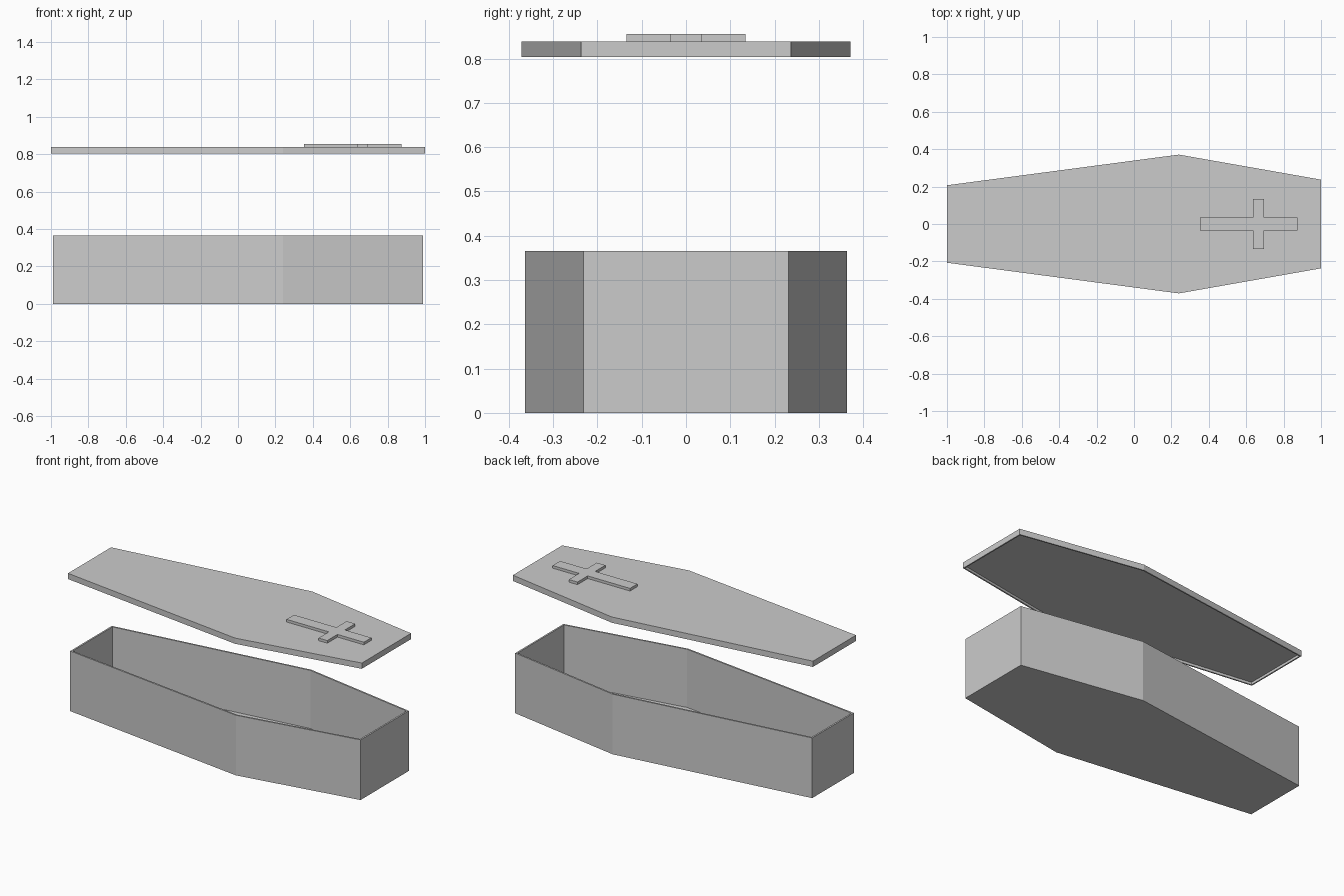
import bpy
import bmesh
from mathutils import Vector

cube = bpy.data.objects.get("Cube")
if cube:
    bpy.data.objects.remove(cube, do_unlink=True)

# Single plain material
grey = bpy.data.materials.new("plain_grey")
grey.use_nodes = True
colour = (0.6, 0.6, 0.6, 1)
grey.diffuse_color = colour
grey.node_tree.nodes["Principled BSDF"].inputs["Base Color"].default_value = colour


def mirrored(half):
    """Close a half outline by reflecting it across the x axis."""
    return [(x, -y) for x, y in half] + [(x, y) for x, y in reversed(half)]


def prism(name, outline, z0, z1, pocket=None, wall=0.01, depth=0.0):
    """Extrude an outline; optionally hollow it from its 'top' or 'bottom'."""
    bm = bmesh.new()
    low = [bm.verts.new((x, y, z0)) for x, y in outline]
    high = [bm.verts.new((x, y, z1)) for x, y in outline]
    n = len(outline)
    for i in range(n):
        j = (i + 1) % n
        bm.faces.new((low[i], low[j], high[j], high[i]))
    caps = {"bottom": bm.faces.new(low[::-1]), "top": bm.faces.new(high)}
    bm.normal_update()
    if pocket:
        face = caps[pocket]
        inward = Vector((0, 0, -depth if pocket == "top" else depth))
        bmesh.ops.inset_region(bm, faces=[face], thickness=wall, use_even_offset=True)
        floor = bmesh.ops.extrude_discrete_faces(bm, faces=[face])["faces"][0]
        bmesh.ops.translate(bm, verts=floor.verts[:], vec=inward)
    bmesh.ops.recalc_face_normals(bm, faces=bm.faces[:])
    mesh = bpy.data.meshes.new(name)
    bm.to_mesh(mesh)
    bm.free()
    mesh.materials.append(grey)
    obj = bpy.data.objects.new(name, mesh)
    bpy.context.collection.objects.link(obj)
    return obj


# Open six-sided box
box_half = [(-0.99, 0.2), (0.24, 0.363), (0.988, 0.232)]
prism("coffin_box", mirrored(box_half), 0, 0.366, "top", 0.01, 0.354)

# Floating lid with a shallow recess underneath
lid_half = [(-1, 0.207), (0.24, 0.371), (1, 0.237)]
prism("coffin_lid", mirrored(lid_half), 0.804, 0.839, "bottom", 0.008, 0.015)

# Raised cross on the head end of the lid
cross_half = [(0.352, 0.036), (0.637, 0.036), (0.637, 0.134),
              (0.695, 0.134), (0.695, 0.036), (0.873, 0.036)]
prism("lid_cross", mirrored(cross_half), 0.839, 0.855)
